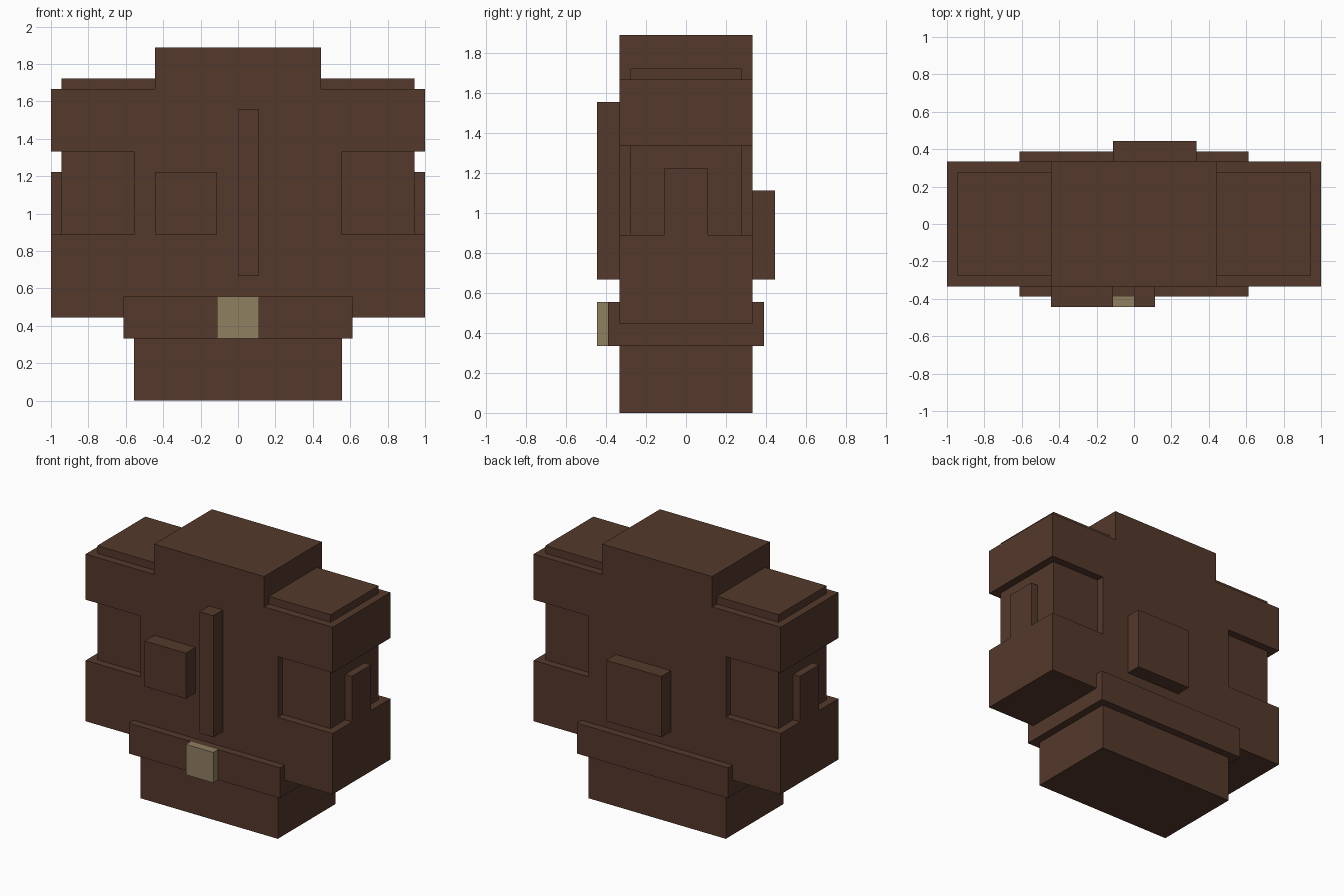
import bpy
import bmesh
from mathutils import Vector

cube = bpy.data.objects.get("Cube")
if cube:
    bpy.data.objects.remove(cube, do_unlink=True)

U = 1 / 18  # modelling unit: the whole width is 36 units


def make_material(name, rgb):
    mat = bpy.data.materials.new(name)
    mat.use_nodes = True
    mat.diffuse_color = (*rgb, 1)
    mat.node_tree.nodes["Principled BSDF"].inputs["Base Color"].default_value = (*rgb, 1)
    return mat


brown = make_material("dark brown cloth", (0.089, 0.041, 0.025))
tan = make_material("dull tan metal", (0.275, 0.216, 0.119))


def finish(bm, name, mat):
    bmesh.ops.recalc_face_normals(bm, faces=bm.faces)
    mesh = bpy.data.meshes.new(name)
    bm.to_mesh(mesh)
    bm.free()
    mesh.materials.append(mat)
    obj = bpy.data.objects.new(name, mesh)
    bpy.context.collection.objects.link(obj)
    return obj


def box(name, x, y, z, mat=brown):
    """Box from ranges along each axis, in units."""
    bm = bmesh.new()
    bmesh.ops.create_cube(bm, size=1)
    for v in bm.verts:
        v.co = Vector([U * (r[0] if c < 0 else r[1]) for c, r in zip(v.co, (x, y, z))])
    return finish(bm, name, mat)


# Torso with collar, shoulders and cuffs: a stepped outline extruded front to back
half = [(10, 0), (10, 8), (18, 8), (18, 16), (10, 16), (10, 24),
        (18, 24), (18, 30), (8, 30), (8, 34)]
outline = half + [(-x, z) for x, z in reversed(half)]
bm = bmesh.new()
face = bm.faces.new([bm.verts.new((x * U, -6 * U, z * U)) for x, z in outline])
extruded = bmesh.ops.extrude_face_region(bm, geom=[face])["geom"]
bmesh.ops.translate(bm, vec=(0, 12 * U, 0),
                    verts=[g for g in extruded if isinstance(g, bmesh.types.BMVert)])
finish(bm, "torso", brown)

# Recessed arms, shoulder caps and side tabs
for side, s in (("left", 1), ("right", -1)):
    def span(a, b):
        return sorted((s * a, s * b))
    box(side + "_arm", span(10, 17), (-5, 5), (16, 24))
    box(side + "_shoulder_cap", span(8, 17), (-5, 5), (30, 31))
    box(side + "_arm_tab", span(17, 18), (-2, 2), (16, 22))

# Belt and buckle
box("belt", (-11, 11), (-7, 7), (6, 10))
box("buckle", (-2, 2), (-8, -7), (6, 10), tan)

# Front pocket and closing strip, back pack
box("front_pocket", (-8, -2), (-8, -6), (16, 22))
box("front_strip", (0, 2), (-8, -6), (12, 28))
box("back_pack", (-2, 6), (6, 8), (12, 20))
